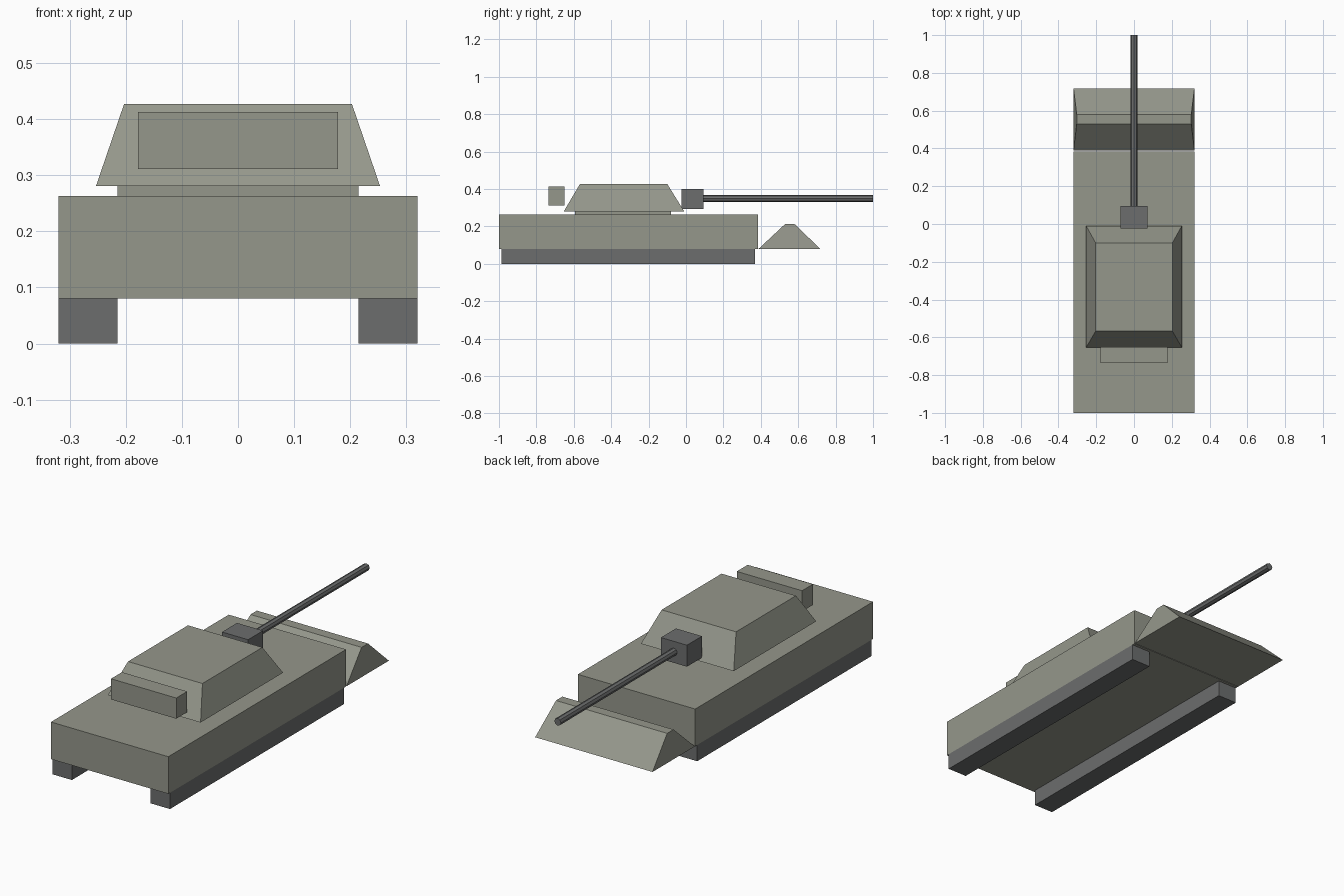
import bpy
import bmesh
from math import pi

default = bpy.data.objects.get("Cube")
if default:
    bpy.data.objects.remove(default, do_unlink=True)


def material(name, color):
    mat = bpy.data.materials.new(name)
    mat.use_nodes = True
    mat.diffuse_color = (*color, 1)
    mat.node_tree.nodes["Principled BSDF"].inputs["Base Color"].default_value = (*color, 1)
    return mat


armour = material("grey green armour", (0.30, 0.31, 0.26))
steel = material("dark grey steel", (0.15, 0.155, 0.155))


def block(name, mat, x, y, z, top_x=None, top_y=None):
    """Box between (min, max) ranges; the top can have its own x and y ranges."""
    top_x, top_y = top_x or x, top_y or y
    bm = bmesh.new()
    bmesh.ops.create_cube(bm, size=2)
    for v in bm.verts:
        px, py = (top_x, top_y) if v.co.z > 0 else (x, y)
        v.co = (px[v.co.x > 0], py[v.co.y > 0], z[v.co.z > 0])
    mesh = bpy.data.meshes.new(name)
    bm.to_mesh(mesh)
    bm.free()
    mesh.materials.append(mat)
    obj = bpy.data.objects.new(name, mesh)
    bpy.context.collection.objects.link(obj)
    return obj


def sym(half):
    return (-half, half)


# Hull and tracks
block("hull", armour, sym(0.32), (-1, 0.385), (0.08, 0.263))
for side, x in (("left", (0.215, 0.32)), ("right", (-0.32, -0.215))):
    block(side + "_track", steel, x, (-0.987, 0.37), (0, 0.08))

# Sloped wedge at the gun end
block("nose_wedge", armour, sym(0.32), (0.388, 0.718), (0.08, 0.213),
      sym(0.303), (0.53, 0.58))

# Turret with its ring and stowage box
block("turret_ring", armour, sym(0.215), (-0.594, -0.08), (0.263, 0.281))
block("turret", armour, sym(0.253), (-0.653, -0.01), (0.281, 0.427),
      sym(0.203), (-0.567, -0.1))
block("stowage_box", armour, sym(0.178), (-0.735, -0.65), (0.311, 0.413))

# Gun
block("gun_mantlet", steel, sym(0.071), (-0.023, 0.094), (0.294, 0.4))
bpy.ops.mesh.primitive_cylinder_add(vertices=8, radius=0.018, depth=0.92,
                                    location=(0, 0.54, 0.349), rotation=(pi / 2, 0, 0))
barrel = bpy.context.object
barrel.name = "gun_barrel"
barrel.data.materials.append(steel)
